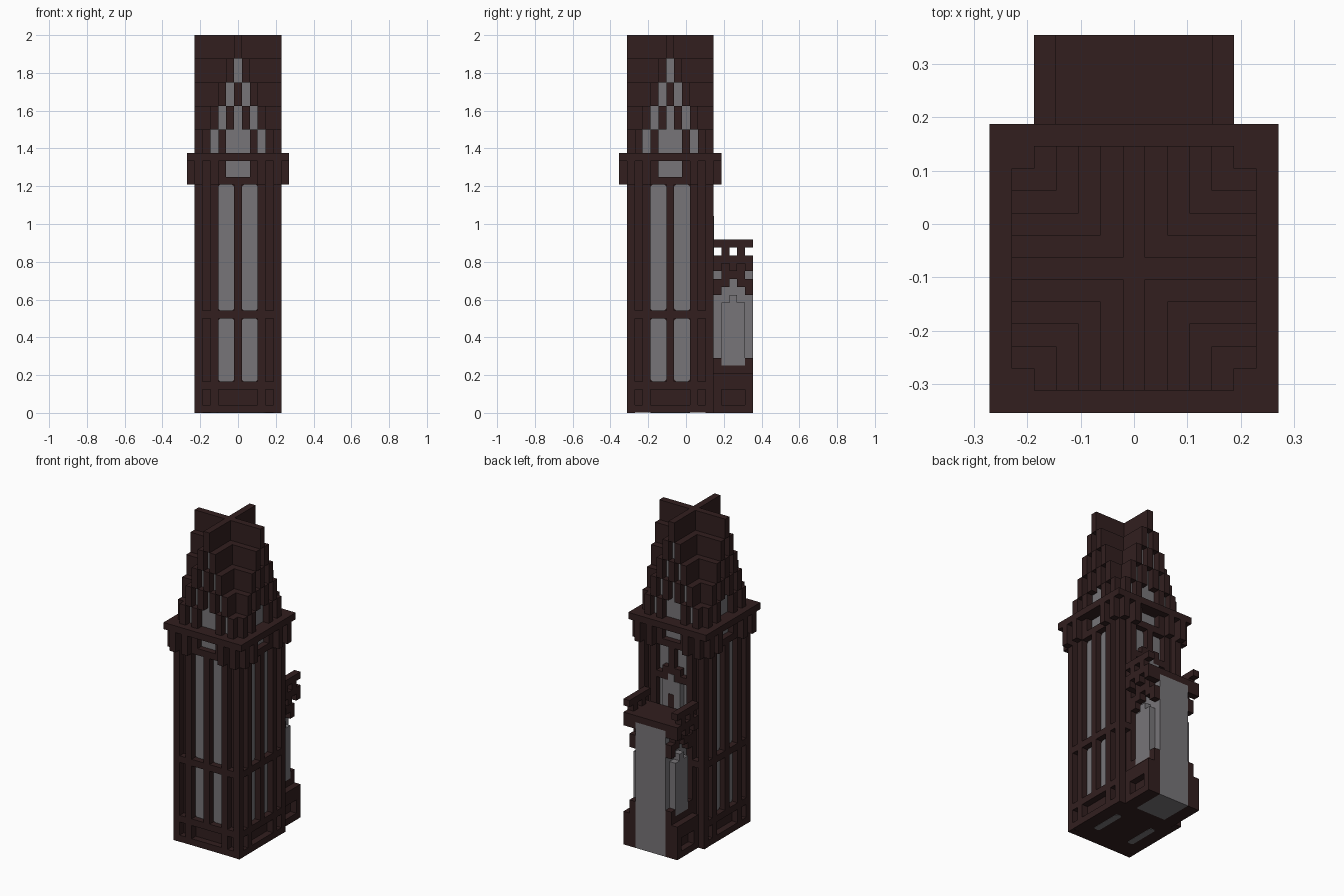
import bpy
import bmesh
from mathutils import Matrix, Vector

cube = bpy.data.objects.get("Cube")
if cube:
    bpy.data.objects.remove(cube)

U = 1 / 24            # one block
CY = -2 * U           # tower axis in y


def material(name, rgb):
    m = bpy.data.materials.new(name)
    m.use_nodes = True
    m.diffuse_color = (*rgb, 1)
    bsdf = next(n for n in m.node_tree.nodes if n.type == 'BSDF_PRINCIPLED')
    bsdf.inputs["Base Color"].default_value = (*rgb, 1)
    bsdf.inputs["Roughness"].default_value = 0.9
    return m


DARK = material("dark_brown_stone", (0.032, 0.0135, 0.0135))
GREY = material("grey_glass", (0.185, 0.178, 0.188))


def build(name, mat, boxes, turns=1, mirror=False, clip=0):
    """Boxes are (x0, x1, y0, y1, z0, z1) in blocks about the tower axis."""
    bm = bmesh.new()
    boxes = list(boxes)
    if mirror:
        boxes += [(-b[1], -b[0], *b[2:]) for b in boxes]
    for turn in range(turns):
        rot = Matrix.Rotation(turn * 1.5707963, 4, 'Z')
        for x0, x1, y0, y1, z0, z1 in boxes:
            mid = Vector((x0 + x1, y0 + y1, z0 + z1)) / 2
            size = Matrix.Diagonal((x1 - x0, y1 - y0, z1 - z0, 1))
            bmesh.ops.create_cube(bm, size=1, matrix=rot @ Matrix.Translation(mid) @ size)
    if clip:
        # Clip the corners of thin plates
        thin = [e for e in bm.edges if e.calc_length() < 0.2]
        bmesh.ops.bevel(bm, geom=thin, offset=clip, segments=1, affect='EDGES')
    bmesh.ops.transform(bm, matrix=Matrix.Translation((0, CY, 0)) @ Matrix.Scale(U, 4),
                        verts=bm.verts)
    me = bpy.data.meshes.new(name)
    bm.to_mesh(me)
    bm.free()
    me.materials.append(mat)
    ob = bpy.data.objects.new(name, me)
    bpy.context.collection.objects.link(ob)


def square(r, z0, z1):
    return (-r, r, -r, r, z0, z1)


IN, OUT, TOP = 4.5, 5.5, 33

# Tower shaft: recessed core, bands, posts, pilasters and mullions
build("tower_core", DARK, [square(IN, 0.1, TOP)])
build("tower_bands", DARK, [square(OUT, a, b) for a, b in ((0.02, 1), (3, 4), (12, 13))])
build("corner_posts", DARK, [(IN, OUT, IN, OUT, 0, TOP)], 4)
build("pilasters", DARK, [(2.5, 3.5, IN, OUT, 1, 32)], 4, True)
build("mullions", DARK, [(-0.5, 0.5, IN, OUT, 4, 29)], 4)
build("tower_windows", GREY, [(0.5, 2.5, IN, IN + 0.1, a, b) for a, b in ((4, 12), (13, 29))],
      4, True, clip=0.25)
build("floor_lights", GREY, [(2.5, 3.5, -2.5, 2.5, 0, 0.08)], mirror=True, clip=0.25)

# Cornice with brackets
build("cornice_slab", DARK, [square(6.5, 32, TOP)])
build("cornice_sill", DARK, [(-3.5, 3.5, IN, OUT, 29, 30)], 4)
build("cornice_cheeks", DARK, [(1.5, 2.5, IN, OUT, 30, 32)], 4, True)
build("cornice_brackets", DARK, [(a, a + 1, OUT, 6.5, 29, 32) for a in (2.5, 4.5)], 4, True)
build("cornice_windows", GREY, [(-1.5, 1.5, IN, IN + 0.1, 30, 32)], 4)

# Stepped cross-gable spire: each step is an L-shaped wall, one block thick
steps = [(i + 0.5, 42 - 3 * i) for i in range(4)]
build("spire_steps", DARK, [(a, a + 1, a, OUT, z, z + 3) for a, z in steps] +
      [(a + 1, OUT, a, a + 1, z, z + 3) for a, z in steps], 4)
build("spire_ridge", DARK, [(-0.5, 0.5, -OUT, OUT, 45, 48)], 2)
build("gable_glass", GREY, [(-a, a, 3.5, IN, z, z + 3) for a, z in steps], 4)

# Gable tracery: a smaller stepped arch inside each gable
build("gable_tracery", DARK, [(a, a + 1, IN, OUT, z - 6, z - 3) for a, z in steps[:2]], 4, True)
build("tracery_keystone", DARK, [(-0.5, 0.5, IN, OUT, 39, 42)], 4)

# Rear annex: glass core running through, dark stepped plinths at the sides
Y0, Y1 = OUT, 10.5
M0, M1 = Y0 + 1, Y1 - 1
ends = ((Y0, M0), (M1, Y1))
build("annex_core", GREY, [(-2.5, 2.5, Y0, Y1, 0, 19)])
build("annex_plinth", DARK, [(2.5, 3.5, Y0, Y1, 0, 6), (3.5, 4.5, Y0, Y1, 0, 1),
                             (3.5, 4.5, Y0, Y1, 3, 5)], mirror=True)
build("annex_plinth_posts", DARK, [(3.5, 4.5, a, b, 1, 3) for a, b in ends] +
      [(2.5, 3.5, a, b, 6, 7) for a, b in ends], mirror=True)

# Annex side windows with a stepped head
build("annex_bay_windows", GREY, [(2.5, 3.5, M0, M1, 6, 14), (2.5, 3.5, 7.5, 8.5, 14, 15)],
      mirror=True)
build("annex_arches", DARK, [(2.5, 3.5, a, b, 15, 17) for a, b in ends] +
      [(2.5, 3.5, M0, M0 + 1, 16, 18), (2.5, 3.5, M1 - 1, M1, 16, 18),
       (2.5, 3.5, M0, M1, 17, 18), (2.5, 3.5, Y0, Y1, 18, 19)], mirror=True)

# Annex balcony floor, corbels and side parapets
build("balcony_floor", DARK, [(-4.5, 4.5, Y0, Y1, 19, 20)])
build("balcony_corbels", DARK, [(3.5, 4.5, y, y + 1, 18, 19) for y in (Y0, 7.5, M1)],
      mirror=True)
build("balcony_posts", DARK, [(3.5, 4.5, y, y + 1, 20, 21) for y in (M0, M1 - 1)], mirror=True)
build("balcony_rails", DARK, [(3.5, 4.5, Y0, Y1, 21, 22)], mirror=True)

# Balcony door in the tower wall
DOOR = OUT + 0.03
build("door_glass", GREY, [(-1.5, 1.5, IN, DOOR, 20, 24), (-0.5, 0.5, IN, DOOR, 24, 25)])
build("door_leaf", DARK, [(-0.5, 0.5, OUT, DOOR + 0.05, 20, 22)])
build("door_hood", DARK, [(0.5, 2.5, IN, OUT, 24, 25), (0, 1.5, IN, OUT, 25, 26)], mirror=True)
